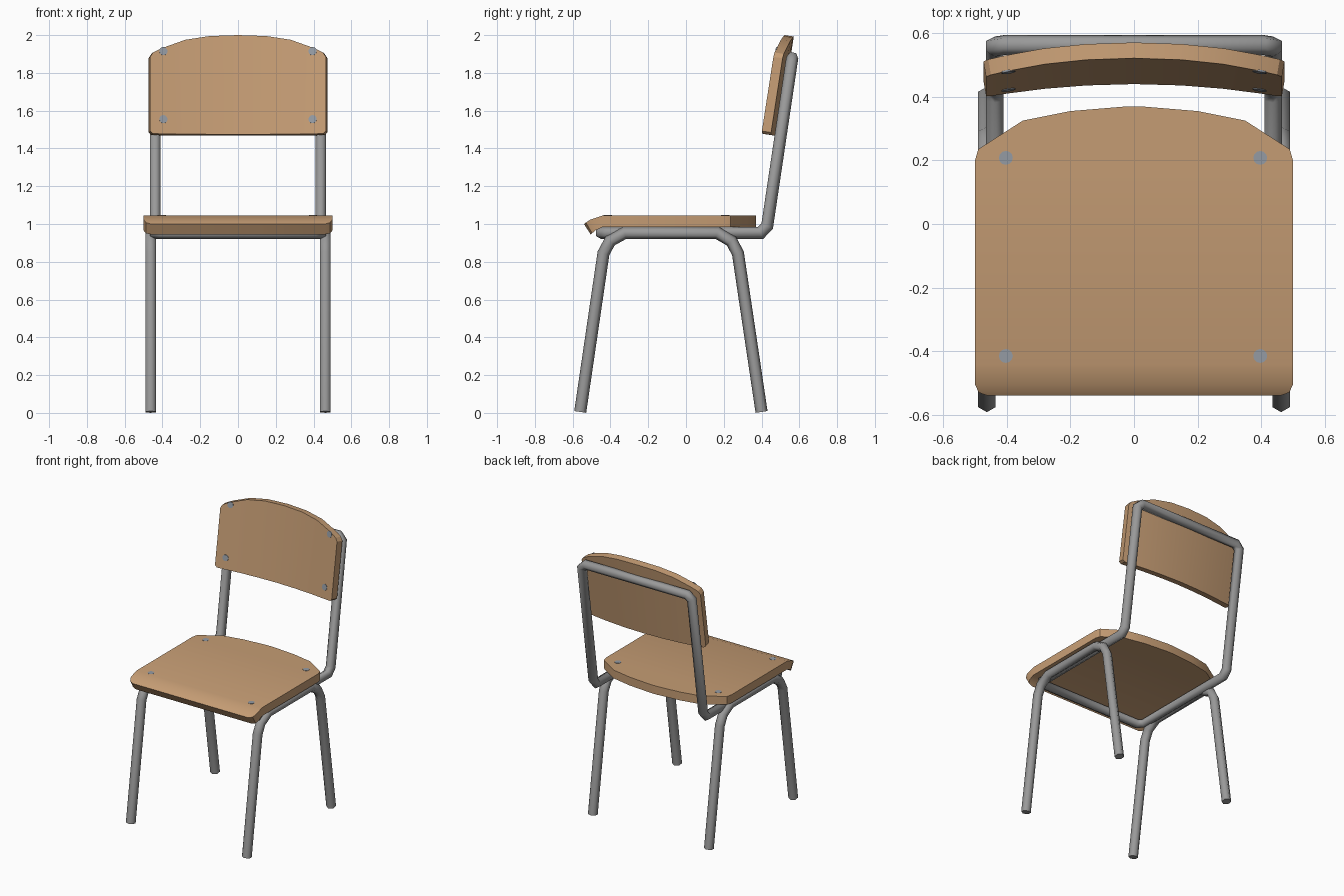
import bpy, bmesh, math
from mathutils import Vector

if "Cube" in bpy.data.objects:
    bpy.data.objects.remove(bpy.data.objects["Cube"])


def material(name, rgb):
    m = bpy.data.materials.new(name)
    m.diffuse_color = (*rgb, 1)
    m.use_nodes = True
    m.node_tree.nodes["Principled BSDF"].inputs["Base Color"].default_value = m.diffuse_color
    return m


WOOD = material("light wood", (0.56, 0.335, 0.175))
STEEL = material("grey steel", (0.32, 0.32, 0.32))
RIVET = material("rivet metal", (0.30, 0.33, 0.37))


def finish(name, bm, mat, angle, mirror=False):
    bmesh.ops.recalc_face_normals(bm, faces=bm.faces)
    me = bpy.data.meshes.new(name)
    bm.to_mesh(me)
    bm.free()
    me.materials.append(mat)
    ob = bpy.data.objects.new(name, me)
    bpy.context.collection.objects.link(ob)
    bpy.ops.object.select_all(action='DESELECT')
    ob.select_set(True)
    bpy.context.view_layer.objects.active = ob
    bpy.ops.object.shade_smooth_by_angle(angle=math.radians(angle))
    if mirror:
        ob.modifiers.new("mirror", 'MIRROR').use_axis[0] = True
    return ob


def loft(name, rings, mat, angle, caps=(True, True), mirror=False):
    """Bridge a list of equal-length rings and cap the ends."""
    bm = bmesh.new()
    vs = [[bm.verts.new(p) for p in r] for r in rings]
    n = len(vs[0])
    for a, b in zip(vs, vs[1:]):
        for i in range(n):
            j = (i + 1) % n
            bm.faces.new((a[i], a[j], b[j], b[i]))
    if caps[0]:
        bm.faces.new(vs[0])
    if caps[1]:
        bm.faces.new(vs[-1])
    return finish(name, bm, mat, angle, mirror)


def tube(name, path, up, caps, r=0.032, sides=6):
    """Sweep a hexagonal section along a path with mitred bends."""
    P = [Vector(p) for p in path]
    dirs = [(b - a).normalized() for a, b in zip(P, P[1:])]
    side = dirs[0].cross(Vector(up)).normalized()
    top = side.cross(dirs[0])
    ring = [P[0] + r * (math.cos(t) * top + math.sin(t) * side)
            for t in (2 * math.pi * k / sides for k in range(sides))]
    rings = [ring]
    for i, d in enumerate(dirs):
        n = (d + dirs[min(i + 1, len(dirs) - 1)]).normalized()
        ring = [p + d * ((P[i + 1] - p).dot(n) / d.dot(n)) for p in ring]
        rings.append(ring)
    return loft(name, rings, STEEL, 65, caps, mirror=True)


# Seat: rows of half width, top (y, z), bottom (y, z), with drooping front lip
rows = [(0.46, -0.54, 1.0, -0.505, 0.945), (0.488, -0.53, 1.008, -0.497, 0.951),
        (0.5, -0.505, 1.024, -0.48, 0.966), (0.5, -0.44, 1.045, -0.44, 0.985)]
rows += [(w, y, 1.045, y, 0.985) for w, y in
         ((0.5, 0.2), (0.49, 0.235), (0.35, 0.325), (0.2, 0.355), (0.02, 0.37))]
loft("seat", [[(-w, y, z), (w, y, z), (w, yb, zb), (-w, yb, zb)]
              for w, y, z, yb, zb in rows], WOOD, 30)


# Backrest: leaning panel, curved around the sitter
def back_front(x, z):
    return Vector((x, 0.44 + 0.155 * (z - 1.475) - 0.189 * x * x, z))


def back_normal(x):
    return Vector((0.378 * x, 1, -0.155)).normalized()


half = [(0, 1.475, 2.0), (0.15, 1.475, 1.995), (0.28, 1.476, 1.975),
        (0.4, 1.477, 1.932), (0.45, 1.479, 1.908), (0.465, 1.492, 1.885)]
cols = [(-x, a, b) for x, a, b in half[:0:-1]] + half
rings = []
for x, lo, hi in cols:
    f, g, n = back_front(x, lo), back_front(x, hi), back_normal(x) * 0.05
    rings.append([f, g, g + n, f + n])
loft("backrest", rings, WOOD, 30)

# Main frame: front bar, seat rail, upright and top bar as one bent loop
tube("main_frame",
     [(0, -0.45, 0.953), (0.40, -0.45, 0.953), (0.4375, -0.415, 0.953),
      (0.4375, 0.395, 0.953), (0.4375, 0.43, 0.99), (0.4375, 0.558, 1.85),
      (0.405, 0.563, 1.88), (0, 0.563, 1.88)], (0, 0, 1), (False, False))

# Leg frames: one bent tube per side makes a front and a rear leg
tube("side_legs",
     [(0.4625, y, z) for y, z in
      ((-0.56, 0.005), (-0.437, 0.845), (-0.402, 0.91), (-0.325, 0.953),
       (0.165, 0.953), (0.24, 0.91), (0.275, 0.845), (0.40, 0.005))],
     (0, 1, 0), (True, True))


# Rivets: thin discs on the seat and backrest
def rivet(name, pos, normal):
    bm = bmesh.new()
    bmesh.ops.create_cone(bm, cap_ends=True, segments=12, radius1=0.022,
                          radius2=0.022, depth=0.006)
    ob = finish(name, bm, RIVET, 30)
    ob.location = pos
    ob.rotation_euler = normal.to_track_quat('Z', 'Y').to_euler()


for x in (-0.403, 0.397):
    for y in (-0.415, 0.208):
        rivet("seat_rivet", (x, y, 1.0435), Vector((0, 0, 1)))
for x, z in ((-0.395, 1.915), (0.395, 1.915), (0.395, 1.555), (-0.395, 1.555)):
    rivet("backrest_rivet", back_front(x, z), -back_normal(x))
